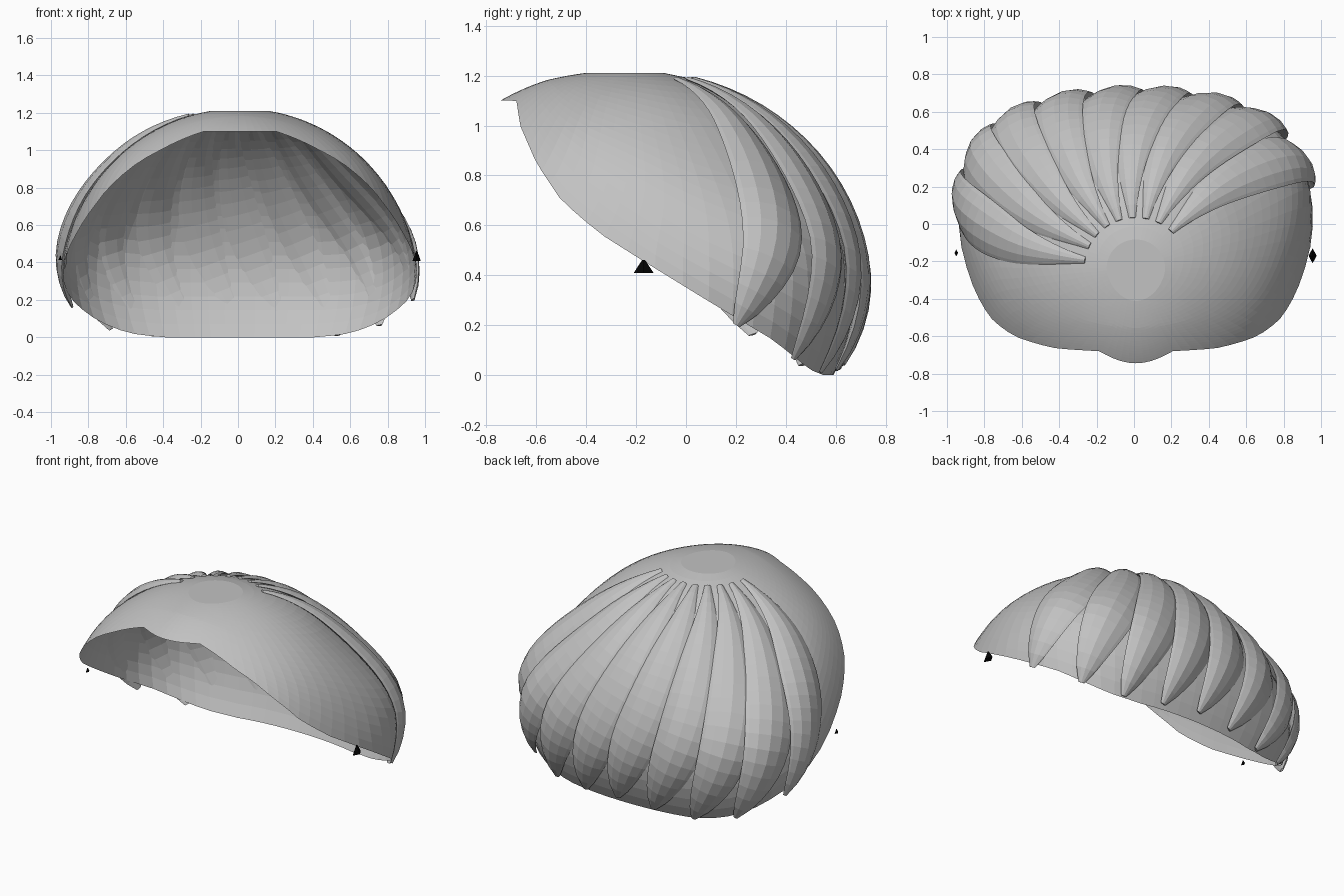
import bpy, bmesh, math
from mathutils import Vector

cube = bpy.data.objects.get("Cube")
if cube:
    bpy.data.objects.remove(cube, do_unlink=True)


def make_material(name, value):
    mat = bpy.data.materials.new(name)
    mat.use_nodes = True
    color = (value, value, value, 1)
    mat.diffuse_color = color
    mat.node_tree.nodes["Principled BSDF"].inputs["Base Color"].default_value = color
    return mat


GREY = make_material("soft grey", 0.54)
BLACK = make_material("black", 0.001)

CENTRE = Vector((0.01, -0.235, 0.25))
RADIUS = 0.973
TOP = 1.21
# Side profile of the slanted opening: (y, z)
RIM = [(-0.68, 1.1), (-0.665, 1.0), (-0.6, 0.85), (-0.5, 0.7), (-0.35, 0.57),
       (-0.16, 0.45), (0.1, 0.29), (0.35, 0.14), (0.5, 0.02), (0.55, 0.0)]


def rim_height(y):
    if y <= RIM[0][0]:
        return RIM[0][1]
    for (y0, z0), (y1, z1) in zip(RIM, RIM[1:]):
        if y <= y1:
            return z0 + (z1 - z0) * (y - y0) / (y1 - y0)
    return 0.0


def dome_point(az, polar):
    """Point on the dome: fuller toward the back low down, peaked at the front."""
    z = min(CENTRE.z + RADIUS * math.cos(polar), TOP)
    low = min(1, max(0, (1.0 - z) / 0.55))
    low = low * low * (3 - 2 * low)
    az -= math.radians(18) * low * math.cos(az) * abs(math.cos(az))
    reach = RADIUS * math.sin(polar)
    x = reach * 0.984 * math.cos(az)
    shift = 0.14 * low * (1 + math.tanh(3 * math.sin(az) + 1.2))
    y = reach * 0.96 * math.sin(az) + shift * math.cos(az) ** 2
    tuck = 1 - 0.085 * (max(0, 0.48 - z) / 0.48) ** 2
    p = Vector((CENTRE.x + x * tuck, CENTRE.y + y * tuck, z))
    front = min(1, max(0, (-p.y - 0.3) / 0.2))
    p.y -= 0.055 * front * math.exp(-(x / 0.26) ** 2)
    return p


def rim_polar(az):
    """Polar angle at which the dome meets the opening."""
    low, high = 0.25, 2.1
    for _ in range(30):
        mid = (low + high) / 2
        p = dome_point(az, mid)
        if p.z > rim_height(p.y):
            low = mid
        else:
            high = mid
    return low


def finish(bm, name, mat):
    mesh = bpy.data.meshes.new(name)
    bm.to_mesh(mesh)
    bm.free()
    mesh.materials.append(mat)
    obj = bpy.data.objects.new(name, mesh)
    bpy.context.collection.objects.link(obj)
    return obj


def bridge(bm, a, b):
    n = len(a)
    for i in range(n):
        bm.faces.new((a[i], b[i], b[(i + 1) % n], a[(i + 1) % n]))


# Open dome with a flat crown disc
def build_cap(segments=72, rows=22):
    bm = bmesh.new()
    crown = math.acos((TOP - CENTRE.z) / RADIUS)
    angles = [math.tau * i / segments for i in range(segments)]
    ends = [rim_polar(a) for a in angles]
    rings = []
    for r in range(rows + 1):
        t = r / rows
        rings.append([bm.verts.new(dome_point(a, crown + (e - crown) * t))
                      for a, e in zip(angles, ends)])
    bm.faces.new(rings[0])
    for a, b in zip(rings, rings[1:]):
        bridge(bm, a, b)
    return finish(bm, "hair_cap", GREY)


# One swept lock: a tapered, slightly tilted lens following the dome
def build_lock(index, root_deg, rows=20, sides=12):
    root = math.radians(root_deg)
    swirl = math.radians(21)
    tip_az = root - swirl
    start = 0.29
    end = rim_polar(tip_az) + 0.09 * abs(math.cos(tip_az)) - 0.055

    def path(t, turn=0):
        return dome_point(root + turn - swirl * max(t, 0) ** 1.8,
                          start + (end - start) * t)

    bm = bmesh.new()
    rings = []
    for r in range(rows + 1):
        t = r / rows
        p = path(t)
        tangent = (path(t + 0.01) - path(t - 0.01)).normalized()
        normal = tangent.cross(path(t, -0.02) - p).normalized()
        if normal.dot(p - CENTRE) < 0:
            normal.negate()
        across = tangent.cross(normal).normalized()
        swell = max(0, math.sin(math.pi * t ** 1.4)) ** 0.8
        width = 0.018 + 0.132 * swell
        thick = 0.01 + 0.042 * swell
        tilt = 0.08 + 0.06 * t
        ring = []
        for s in range(sides):
            a = math.tau * s / sides
            side = width * math.cos(a)
            bulge = thick * math.sin(a) * abs(math.sin(a))
            if bulge < 0:
                bulge *= 0.4
            ring.append(bm.verts.new(
                p + across * side + normal * (bulge + tilt * side + 0.004 + 0.01 * t)))
        rings.append(ring)
    for a, b in zip(rings, rings[1:]):
        bridge(bm, a, b)
    bm.faces.new(rings[0])
    bm.faces.new(rings[-1])
    bmesh.ops.recalc_face_normals(bm, faces=bm.faces)
    return finish(bm, f"hair_lock_{index}", GREY)


# Small dark stud beside each edge of the opening
def build_stud(name, location, size):
    bm = bmesh.new()
    bmesh.ops.create_cone(bm, cap_ends=True, segments=4, radius1=size,
                          radius2=size * 0.15, depth=size * 1.3)
    for v in bm.verts:
        v.co.x *= 0.55
        v.co += Vector(location)
    return finish(bm, name, BLACK)


build_cap()
for i, deg in enumerate((171, 154, 139, 124, 109, 94, 79, 64, 47)):
    build_lock(i + 1, deg)
build_stud("left_stud", (0.955, -0.17, 0.435), 0.04)
build_stud("right_stud", (-0.95, -0.155, 0.425), 0.018)
